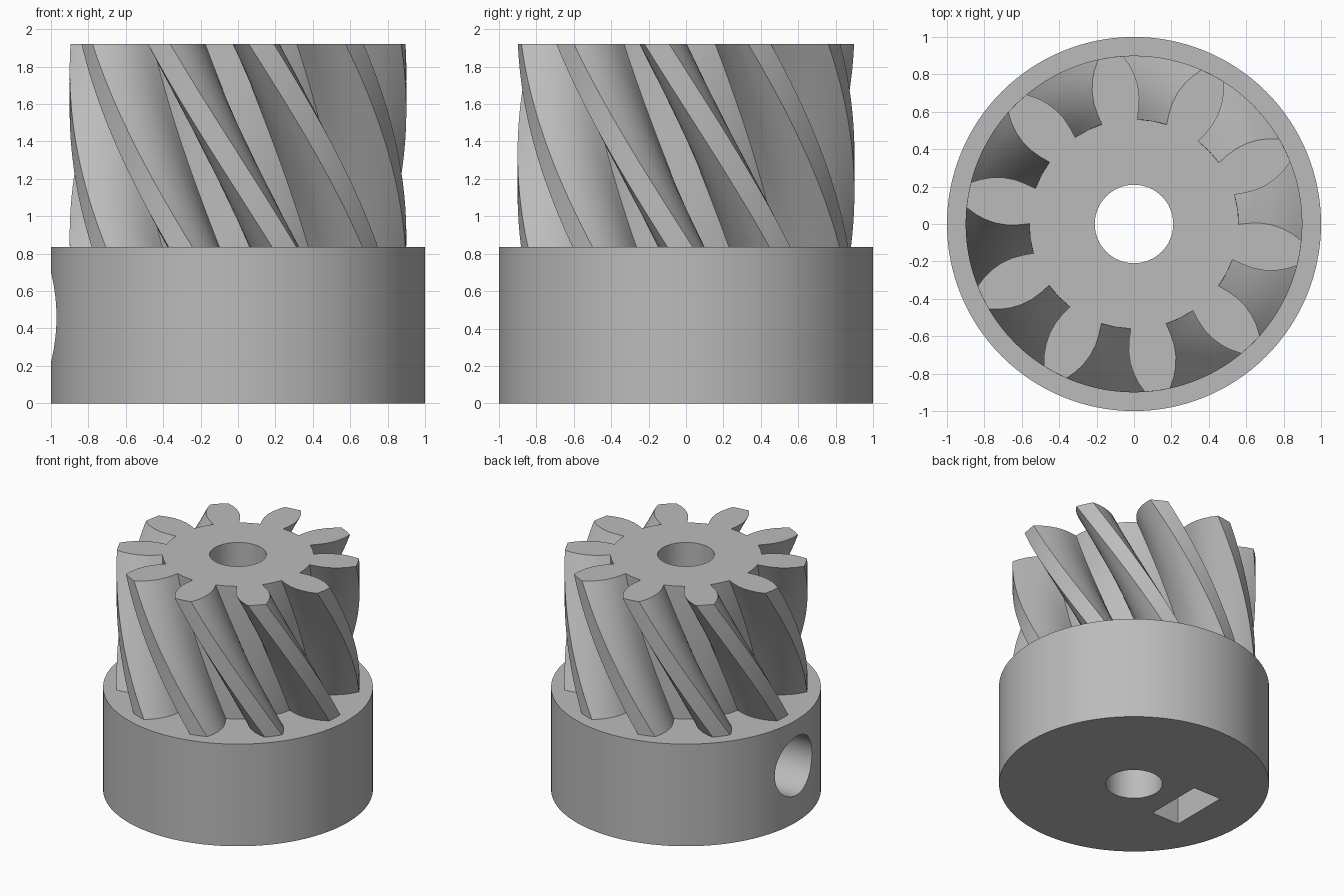
import bpy
import bmesh
import math
from mathutils import Matrix

old = bpy.data.objects.get("Cube")
if old:
    bpy.data.objects.remove(old, do_unlink=True)

# Main sizes
HUB_R, HUB_TOP, TOP = 1.0, 0.835, 1.92
BORE_R, SCREW_R, SCREW_Z = 0.21, 0.24, 0.46
TEETH, LAYERS = 10, 28
ROOT_R, TIP_R = 0.56, 0.9
TWIST_RATE = math.radians(-44) / (TOP - HUB_TOP)
FIRST_TOOTH = 26  # degrees, at the top face

grey = bpy.data.materials.new("grey plastic")
grey.use_nodes = True
grey.diffuse_color = (0.5, 0.5, 0.5, 1)
grey.node_tree.nodes["Principled BSDF"].inputs["Base Color"].default_value = (0.5, 0.5, 0.5, 1)


def make_object(name, bm):
    bmesh.ops.recalc_face_normals(bm, faces=bm.faces)
    mesh = bpy.data.meshes.new(name)
    bm.to_mesh(mesh)
    bm.free()
    mesh.materials.append(grey)
    obj = bpy.data.objects.new(name, mesh)
    bpy.context.collection.objects.link(obj)
    return obj


def cylinder(name, radius, length, matrix, sides=96):
    bm = bmesh.new()
    bmesh.ops.create_cone(bm, cap_ends=True, segments=sides, radius1=radius,
                          radius2=radius, depth=length, matrix=matrix)
    return make_object(name, bm)


def cut(obj, cutters):
    bpy.context.view_layer.objects.active = obj
    for cutter in cutters:
        cutter.hide_render = True
        mod = obj.modifiers.new("cut", 'BOOLEAN')
        mod.operation = 'DIFFERENCE'
        mod.solver = 'EXACT'
        mod.object = cutter
        bpy.ops.object.modifier_apply(modifier=mod.name)


def smooth(obj):
    bpy.ops.object.select_all(action='DESELECT')
    obj.select_set(True)
    bpy.context.view_layer.objects.active = obj
    bpy.ops.object.shade_smooth_by_angle(angle=math.radians(25))


def gear_outline():
    """Polar outline: each tooth bulges above the root and narrows to its tip."""
    flank = [(ROOT_R, 9.8), (0.62, 10.4), (0.68, 10.4), (0.74, 9.6),
             (0.8, 8.1), (0.85, 6.4), (TIP_R, 4.3)]
    pitch = 360 / TEETH
    outline = []
    for i in range(TEETH):
        centre = FIRST_TOOTH + i * pitch
        outline += [(r, centre - a) for r, a in flank]
        outline += [(TIP_R, centre)]
        outline += [(r, centre + a) for r, a in reversed(flank)]
        outline += [(ROOT_R, centre + pitch / 2)]
    return [(r, math.radians(a)) for r, a in outline]


# Helical gear: twisted stack of outlines, sunk slightly into the hub
bm = bmesh.new()
outline = gear_outline()
base = HUB_TOP - 0.04
rings = []
for k in range(LAYERS + 1):
    z = base + (TOP - base) * k / LAYERS
    turn = TWIST_RATE * (z - TOP)
    rings.append([bm.verts.new((r * math.cos(a + turn), r * math.sin(a + turn), z))
                  for r, a in outline])
count = len(outline)
for low, high in zip(rings, rings[1:]):
    for i in range(count):
        j = (i + 1) % count
        bm.faces.new((low[i], low[j], high[j], high[i]))
bm.faces.new(list(reversed(rings[0])))
bm.faces.new(rings[-1])
gear = make_object("helical_gear", bm)

# Hub collar
hub = cylinder("hub_collar", HUB_R, HUB_TOP, Matrix.Translation((0, 0, HUB_TOP / 2)), 128)

# Cutters: shaft bore, radial screw hole, nut slot from below
bore = cylinder("bore_cutter", BORE_R, 3, Matrix.Translation((0, 0, 1)), 64)
screw = cylinder("screw_hole_cutter", SCREW_R, 1.2,
                 Matrix.Translation((-0.6, 0, SCREW_Z)) @ Matrix.Rotation(math.pi / 2, 4, 'Y'), 64)
bm = bmesh.new()
bmesh.ops.create_cube(bm, size=1, matrix=Matrix.Translation((-0.505, 0, 0.3))
                      @ Matrix.Diagonal((0.25, 0.482, 0.81, 1)))
slot = make_object("nut_slot_cutter", bm)

cut(gear, [bore])
cut(hub, [bore, screw, slot])
for part in (gear, hub):
    smooth(part)
for cutter in (bore, screw, slot):
    bpy.data.objects.remove(cutter, do_unlink=True)
